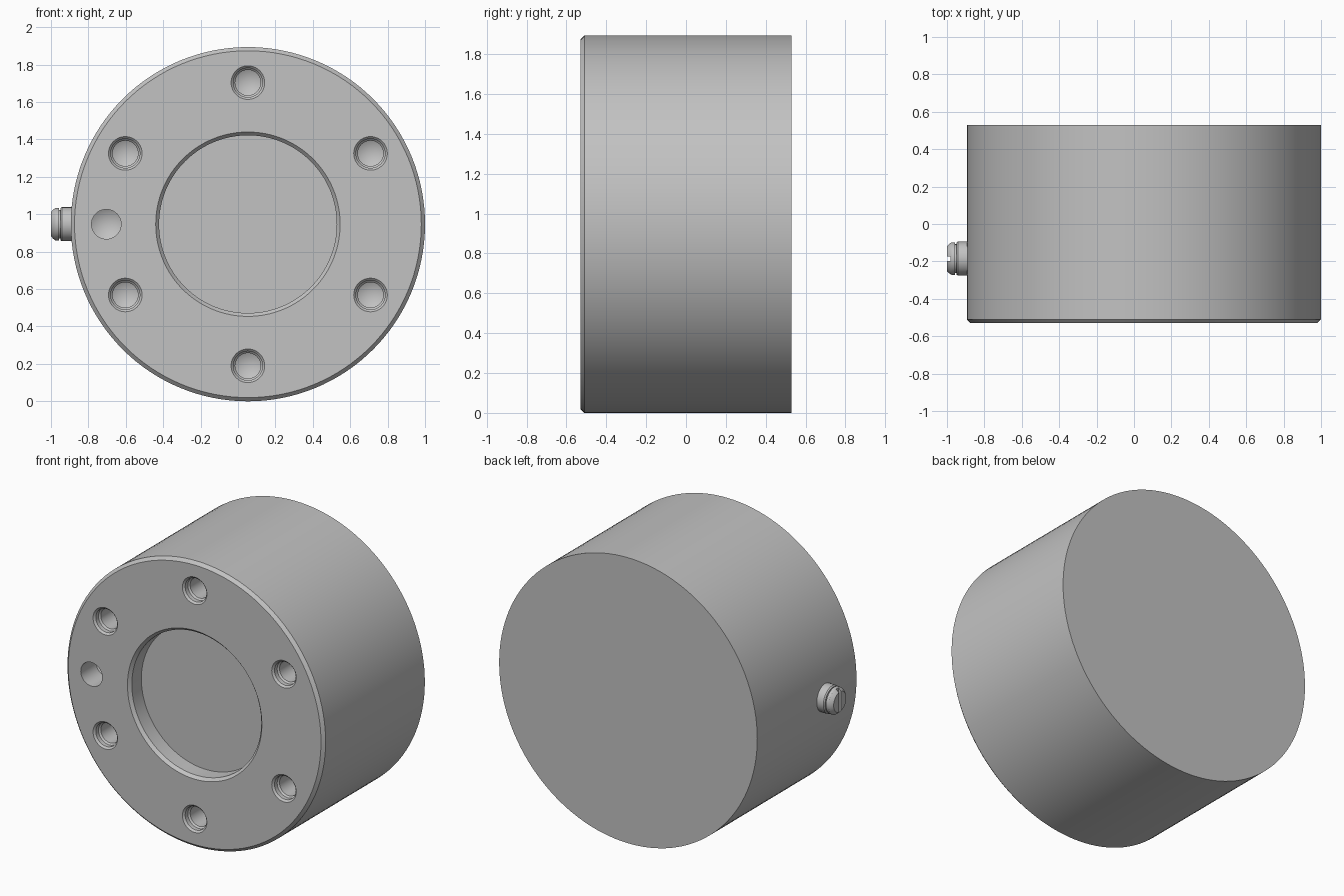
import bpy, bmesh, math
from mathutils import Matrix, Vector

cube = bpy.data.objects.get("Cube")
if cube:
    bpy.data.objects.remove(cube, do_unlink=True)

# Single metal colour
metal = bpy.data.materials.new("grey metal")
metal.use_nodes = True
colour = (0.54, 0.54, 0.54, 1)
metal.diffuse_color = colour
metal.node_tree.nodes["Principled BSDF"].inputs["Base Color"].default_value = colour

CX, CZ, FRONT, BACK = 0.053, 0.947, -0.53, 0.53
RADIUS = 0.947
INTO_BODY = Matrix.Rotation(-math.pi / 2, 4, 'X')    # local z -> +y
OUT_RIGHT = Matrix.Rotation(-math.pi / 2, 4, 'Y')    # local z -> -x


def lathe(bm, profile, matrix, steps):
    """Revolve (radius, depth) points, ending on the axis, into a closed solid."""
    part = bmesh.new()
    verts = [part.verts.new((r, 0, d)) for r, d in profile]
    edges = [part.edges.new(pair) for pair in zip(verts, verts[1:])]
    bmesh.ops.spin(part, geom=verts + edges, axis=(0, 0, 1), cent=(0, 0, 0),
                   angle=2 * math.pi, steps=steps, use_duplicate=False)
    bmesh.ops.remove_doubles(part, verts=part.verts, dist=1e-5)
    bmesh.ops.recalc_face_normals(part, faces=part.faces)
    part.transform(matrix)
    mesh = bpy.data.meshes.new("temp")
    part.to_mesh(mesh)
    part.free()
    bm.from_mesh(mesh)
    bpy.data.meshes.remove(mesh)


def make_object(name, bm):
    mesh = bpy.data.meshes.new(name)
    bm.to_mesh(mesh)
    bm.free()
    mesh.materials.append(metal)
    obj = bpy.data.objects.new(name, mesh)
    bpy.context.collection.objects.link(obj)
    return obj


def cut(obj, cutter):
    """Subtract the cutter, keep the result and remove the cutter."""
    cutter.hide_render = True
    mod = obj.modifiers.new("cut", 'BOOLEAN')
    mod.operation, mod.solver, mod.object = 'DIFFERENCE', 'EXACT', cutter
    bpy.context.view_layer.update()
    graph = bpy.context.evaluated_depsgraph_get()
    mesh = bpy.data.meshes.new_from_object(obj.evaluated_get(graph))
    obj.modifiers.clear()
    obj.data = mesh
    mesh.materials.clear()
    mesh.materials.append(metal)
    for poly in mesh.polygons:
        poly.material_index = 0
    bpy.data.objects.remove(cutter, do_unlink=True)


def smooth(obj):
    bpy.ops.object.select_all(action='DESELECT')
    obj.select_set(True)
    bpy.context.view_layer.objects.active = obj
    bpy.ops.object.shade_smooth_by_angle(angle=math.radians(25))


# Body: drum with chamfered front rim and a shallow round recess
bm = bmesh.new()
depth = BACK - FRONT
lathe(bm, [(0, 0.12), (0.475, 0.12), (0.475, 0.02), (0.493, 0),
           (RADIUS - 0.02, 0), (RADIUS, 0.02), (RADIUS, depth), (0, depth)],
      Matrix.Translation((CX, FRONT, CZ)) @ INTO_BODY, 128)
body = make_object("drum_body", bm)

# Bolt holes around the face, with a countersink, a step and a drilled tip
bm = bmesh.new()
bolt_hole = [(0, -0.05), (0.09, -0.05), (0.09, 0), (0.078, 0.012),
             (0.078, 0.04), (0.068, 0.05), (0.068, 0.2), (0, 0.235)]
for i in range(6):
    a = math.radians(30 + 60 * i)
    pos = (CX + 0.757 * math.cos(a), FRONT, CZ + 0.757 * math.sin(a))
    lathe(bm, bolt_hole, Matrix.Translation(pos) @ INTO_BODY, 40)

# Plain locating hole on the right
pin_hole = [(0, -0.05), (0.079, -0.05), (0.079, 0.16), (0, 0.205)]
lathe(bm, pin_hole, Matrix.Translation((CX - 0.757, FRONT, CZ)) @ INTO_BODY, 40)
cut(body, make_object("hole_cutter", bm))
smooth(body)

# Side screw: collar, neck groove and domed head
bm = bmesh.new()
base = Vector((-0.85, -0.185, CZ))
lathe(bm, [(0, 0), (0.091, 0), (0.091, 0.092), (0.085, 0.1), (0.077, 0.1),
           (0.077, 0.108), (0.087, 0.108), (0.087, 0.126), (0.079, 0.138),
           (0.066, 0.15), (0, 0.15)],
      Matrix.Translation(base) @ OUT_RIGHT, 48)
screw = make_object("side_screw", bm)

# Screwdriver slot
bm = bmesh.new()
bmesh.ops.create_cube(bm, size=1, matrix=Matrix.Translation((-1.0, base.y, CZ))
                      @ Matrix.Diagonal((0.04, 0.024, 0.3, 1)))
cut(screw, make_object("slot_cutter", bm))
smooth(screw)
